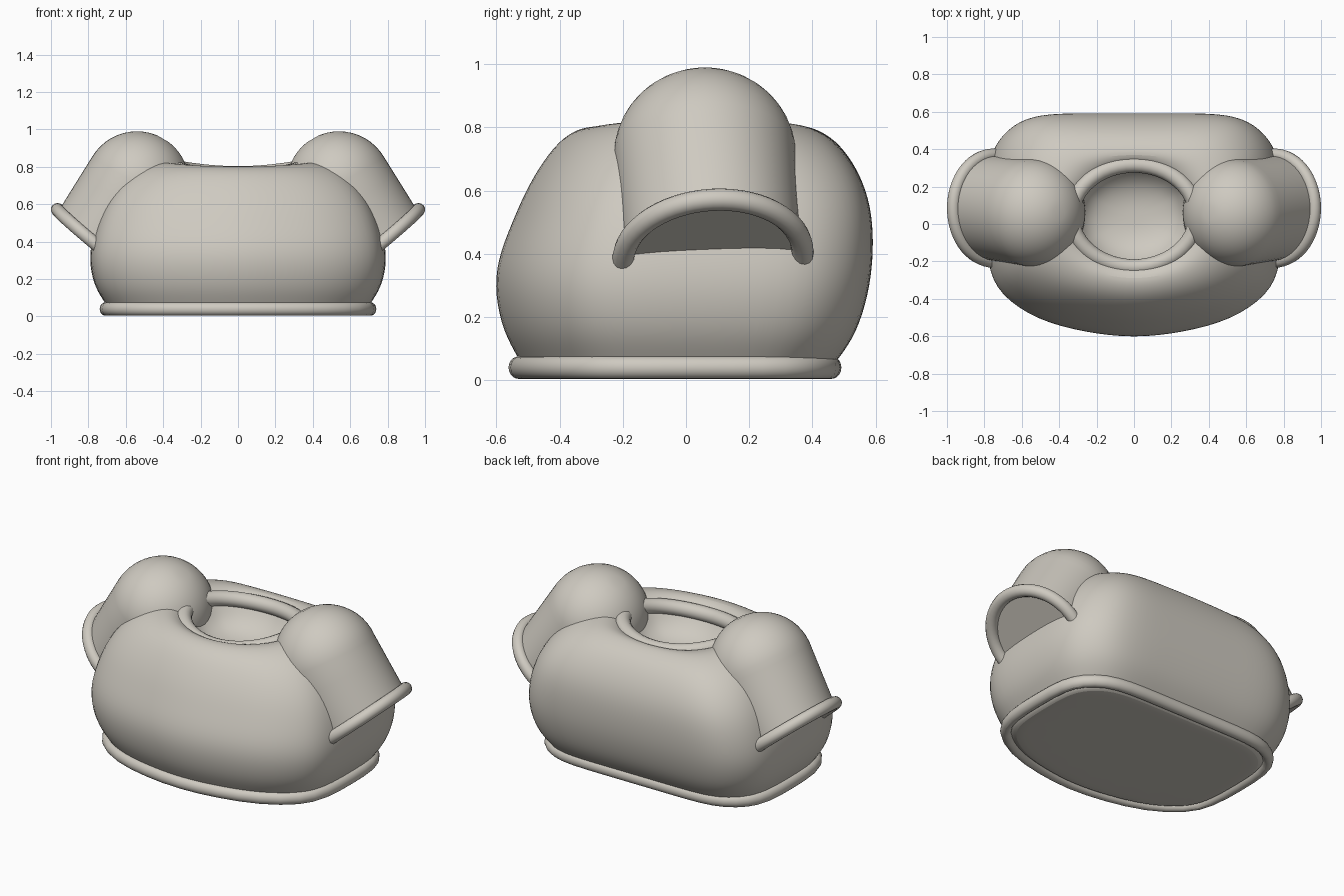
import bpy, bmesh, math
from mathutils import Vector

if "Cube" in bpy.data.objects:
    bpy.data.objects.remove(bpy.data.objects["Cube"])

mat = bpy.data.materials.new("warm_grey")
mat.diffuse_color = (0.62, 0.59, 0.53, 1)
mat.use_nodes = True
mat.node_tree.nodes["Principled BSDF"].inputs["Base Color"].default_value = mat.diffuse_color


def loft(name, rings, closed=False, subsurf=0, mirror=False, angle=40):
    """Skin a list of equal-length vertex rings into one object."""
    bm = bmesh.new()
    vr = [[bm.verts.new(p) for p in r] for r in rings]
    n, m = len(rings[0]), len(rings)
    for i in range(m if closed else m - 1):
        a, b = vr[i], vr[(i + 1) % m]
        for j in range(n):
            k = (j + 1) % n
            bm.faces.new((a[j], a[k], b[k], b[j]))
    if not closed:
        bm.faces.new(vr[0])
        bm.faces.new(vr[-1])
    bmesh.ops.recalc_face_normals(bm, faces=bm.faces)
    me = bpy.data.meshes.new(name)
    bm.to_mesh(me)
    bm.free()
    me.materials.append(mat)
    ob = bpy.data.objects.new(name, me)
    bpy.context.collection.objects.link(ob)
    if mirror:
        ob.modifiers.new("mirror", 'MIRROR').use_clip = False
    if subsurf:
        s = ob.modifiers.new("smooth", 'SUBSURF')
        s.levels = s.render_levels = subsurf
    bpy.ops.object.select_all(action='DESELECT')
    ob.select_set(True)
    bpy.context.view_layer.objects.active = ob
    bpy.ops.object.shade_smooth_by_angle(angle=math.radians(angle))
    return ob


def circle(c, u, v, ru, rv, n):
    return [c + u * ru * math.cos(2 * math.pi * i / n) + v * rv * math.sin(2 * math.pi * i / n)
            for i in range(n)]


def tube(path, normal, r, rn, closed, sides=14):
    """Rings round a roughly planar path; rn is the radius along the normal."""
    rings, m = [], len(path)
    for i, p in enumerate(path):
        a = path[(i - 1) % m] if closed else path[max(i - 1, 0)]
        b = path[(i + 1) % m] if closed else path[min(i + 1, m - 1)]
        side = (b - a).normalized().cross(normal).normalized()
        rings.append(circle(p, side, normal, r, rn, sides))
    return rings


# Waist outline, right half from back to front, mirrored
HALF = [(0, .59), (.25, .59), (.47, .59), (.62, .555), (.73, .455), (.785, .32), (.79, .05),
        (.785, -.22), (.72, -.37), (.52, -.505), (.26, -.57), (0, -.60)]
OUTLINE = HALF + [(-x, y) for x, y in HALF[-2:0:-1]]
Y0 = 0.04


def section(z, hx, yf, yb, rnd=0.0, dip=0.0):
    """Horizontal slice of the torso; rnd blends the outline into an ellipse."""
    pts = []
    for x, y in OUTLINE:
        px, py = x / .785, (y - Y0) / (.55 if y > Y0 else .63)
        a = math.atan2(py, px)
        px += (math.cos(a) - px) * rnd
        py += (math.sin(a) - py) * rnd
        s = (yb - Y0) if py > 0 else (Y0 - yf)
        pts.append(Vector((px * hx, Y0 + py * s, z - dip * (1 - px * px))))
    return pts


# Torso: sides, shoulders, then down into the neck bowl
LEVELS = [(.004, .60, -.43, .38), (.004, .66, -.48, .43), (.03, .68, -.51, .45), (.07, .705, -.53, .485),
          (.15, .76, -.577, .54), (.27, .79, -.605, .577), (.38, .785, -.598, .592),
          (.50, .755, -.55, .592), (.60, .712, -.507, .572), (.69, .655, -.455, .53, .05),
          (.76, .59, -.40, .475, .15), (.81, .515, -.345, .415, .3, .015),
          (.835, .44, -.29, .37, .6, .03), (.825, .39, -.25, .335, 1, .045),
          (.785, .33, -.225, .305, 1, .04), (.70, .29, -.20, .28, 1), (.64, .23, -.14, .22, 1),
          (.61, .12, -.06, .14, 1), (.605, .03, .01, .07, 1)]
loft("torso", [section(*l) for l in LEVELS], subsurf=2)

Z = Vector((0, 0, 1))

# Hem roll around the base
loft("waist_hem", tube(section(.04, .705, -.53, .46), Z, .034, .038, True, 10), closed=True, subsurf=1)

# Oval neck ring, lifted at the shoulders
neck = []
for i in range(48):
    c, s = math.cos(2 * math.pi * i / 48), math.sin(2 * math.pi * i / 48)
    neck.append(Vector((.335 * c, .043 + .274 * s, .752 + .01 * s + .038 * c * c)))
loft("neck_ring", tube(neck, Z, .043, .043, True), closed=True)

# Shoulder pads: dome, sleeve and flat underside
N = 48
V = Vector((0, 1, 0))
down = Vector((.5, 0, -.866))
out = Vector((.866, 0, .5))
dome_c = Vector((.54, .06, .71))
rim_c = Vector((.75, .085, .392))
rim_u = Vector((.77, 0, .64))
rim_v = Vector((0, 1, .05)).normalized()
rings = []
for i in range(1, 13):
    t = math.radians(7.5 * i)
    rings.append(circle(dome_c - down * .28 * math.cos(t), out, V,
                        .28 * math.sin(t), .288 * math.sin(t), N))
lip = circle(rim_c, rim_u, rim_v, .272, .28, N)
for f in (.33, .66, 1):
    rings.append([a.lerp(b, f) for a, b in zip(rings[11], lip)])
loft("shoulder_pad", rings, mirror=True)

# Half-ring trim on each pad's lower edge
arc = []
for i in range(33):
    a = math.radians(-96 + 6 * i)
    arc.append(rim_c + rim_u * .280 * math.cos(a) + rim_v * .284 * math.sin(a))
loft("shoulder_trim", tube(arc, rim_u.cross(rim_v).normalized(), .035, .035, False), mirror=True)
